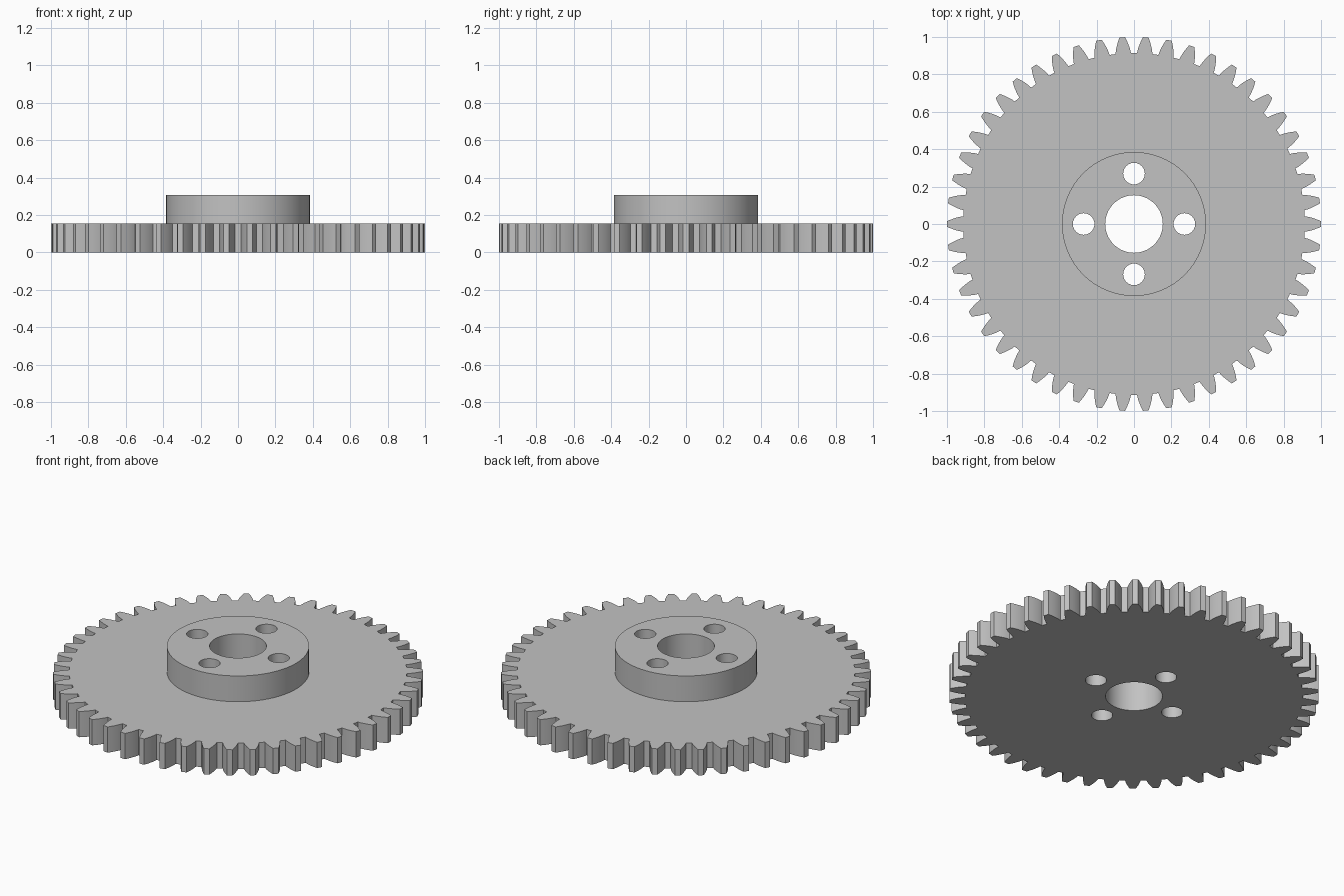
import bpy, bmesh
from math import acos, cos, sin, tan, pi, radians

cube = bpy.data.objects.get("Cube")
if cube:
    bpy.data.objects.remove(cube, do_unlink=True)

# Gear proportions, all derived from the module
TEETH = 50
MODULE = 2 / (TEETH + 2)
PITCH_R = MODULE * TEETH / 2
BASE_R = PITCH_R * cos(radians(20))
ROOT_R = PITCH_R - 1.25 * MODULE
PLATE_H, HUB_H = 4 * MODULE, 8 * MODULE
FLANK_STEPS = 5

steel = bpy.data.materials.new("grey_steel")
steel.use_nodes = True
grey = (0.54, 0.54, 0.54, 1)
steel.diffuse_color = grey
steel.node_tree.nodes["Principled BSDF"].inputs["Base Color"].default_value = grey


def prism(name, outline, z0, z1):
    """Extrude a closed outline between two heights."""
    bm = bmesh.new()
    face = bm.faces.new([bm.verts.new((x, y, z0)) for x, y in outline])
    top = bmesh.ops.extrude_face_region(bm, geom=[face])["geom"]
    bmesh.ops.translate(bm, vec=(0, 0, z1 - z0),
                        verts=[v for v in top if isinstance(v, bmesh.types.BMVert)])
    bmesh.ops.recalc_face_normals(bm, faces=bm.faces)
    mesh = bpy.data.meshes.new(name)
    bm.to_mesh(mesh)
    bm.free()
    mesh.materials.append(steel)
    obj = bpy.data.objects.new(name, mesh)
    bpy.context.collection.objects.link(obj)
    return obj


def circle(radius, sides, cx=0, cy=0):
    return [(cx + radius * cos(2 * pi * i / sides), cy + radius * sin(2 * pi * i / sides))
            for i in range(sides)]


def involute(radius):
    a = acos(BASE_R / radius)
    return tan(a) - a


def half_angle(radius):
    """Half the angular tooth width at a radius."""
    return pi / (2 * TEETH) + involute(PITCH_R) - involute(radius)


def gear_outline():
    radii = [ROOT_R + (1 - ROOT_R) * i / FLANK_STEPS for i in range(FLANK_STEPS + 1)]
    flanks = [(r, -half_angle(r)) for r in radii]
    flanks += [(r, -a) for r, a in reversed(flanks)]
    return [(r * cos(a + 2 * pi * t / TEETH), r * sin(a + 2 * pi * t / TEETH))
            for t in range(TEETH) for r, a in flanks]


def combine(target, other, operation):
    mod = target.modifiers.new(operation, "BOOLEAN")
    mod.operation = operation
    mod.solver = "EXACT"
    mod.object = other
    bpy.context.view_layer.objects.active = target
    bpy.ops.object.modifier_apply(modifier=mod.name)
    bpy.data.objects.remove(other, do_unlink=True)


# Toothed plate with the raised hub joined on
gear = prism("spur_gear", gear_outline(), 0, PLATE_H)
hub = prism("hub", circle(10 * MODULE, 96), PLATE_H / 2, HUB_H)
combine(gear, hub, "UNION")

# Central bore and four bolt holes
combine(gear, prism("bore_cutter", circle(4 * MODULE, 64), -0.1, HUB_H + 0.1), "DIFFERENCE")
for i in range(4):
    x, y = 7 * MODULE * cos(i * pi / 2), 7 * MODULE * sin(i * pi / 2)
    cutter = prism("bolt_hole_cutter", circle(1.5 * MODULE, 40, x, y), -0.1, HUB_H + 0.1)
    combine(gear, cutter, "DIFFERENCE")

# Smooth round walls, crisp edges
bpy.ops.object.select_all(action="DESELECT")
gear.select_set(True)
bpy.context.view_layer.objects.active = gear
bpy.ops.object.shade_smooth_by_angle(angle=radians(25))
